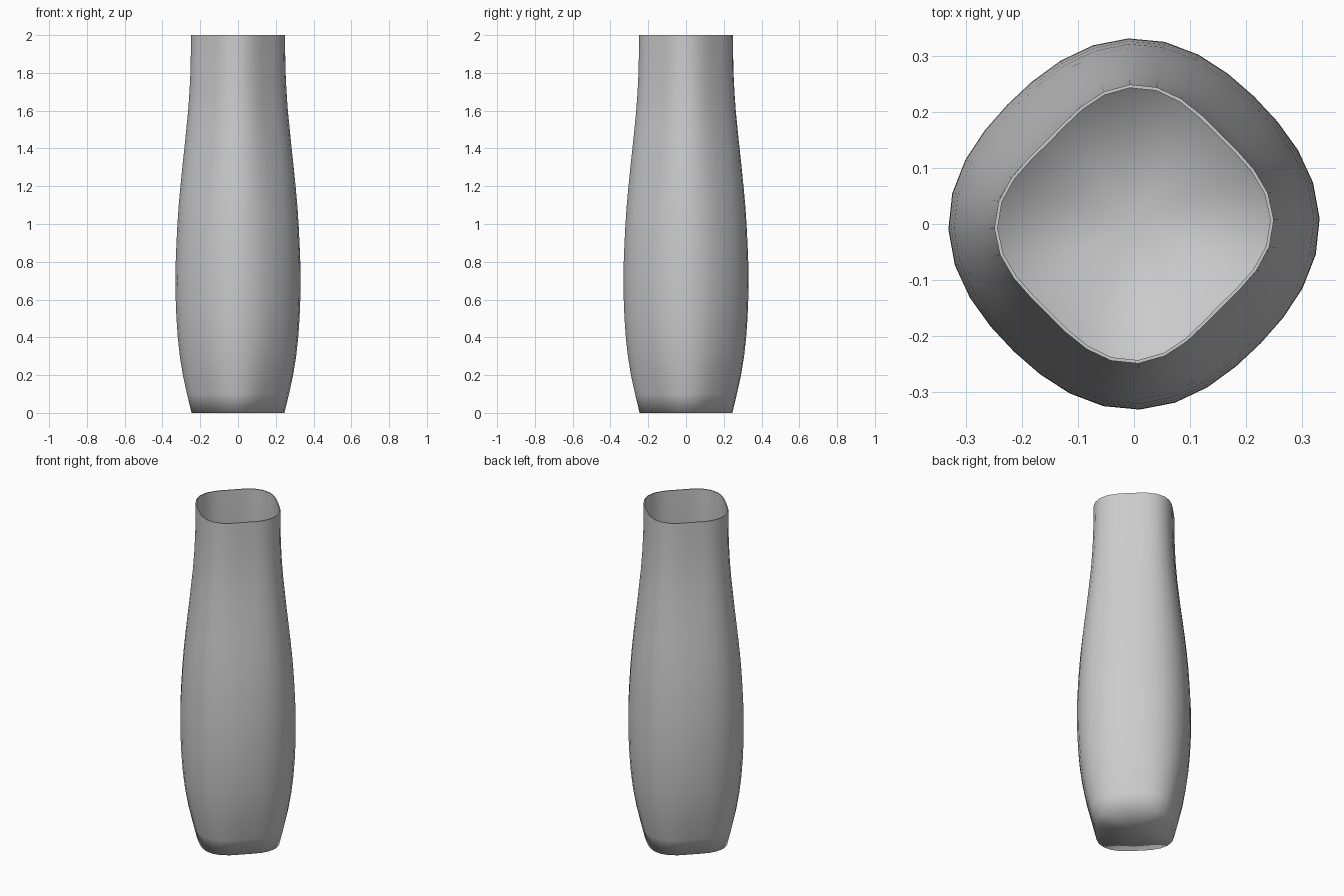
import bpy, bmesh, math

if "Cube" in bpy.data.objects:
    bpy.data.objects.remove(bpy.data.objects["Cube"])

SIDES, WALL = 32, 0.006
# Wall profile: corner radius and height
PROFILE = [(0.246, 0), (0.27, 0.1), (0.292, 0.2), (0.308, 0.3), (0.319, 0.4),
           (0.326, 0.5), (0.33, 0.6), (0.331, 0.7), (0.33, 0.8), (0.326, 0.9),
           (0.321, 1.0), (0.314, 1.1), (0.305, 1.2), (0.295, 1.3), (0.284, 1.4),
           (0.274, 1.5), (0.264, 1.6), (0.257, 1.7), (0.252, 1.8), (0.25, 1.9),
           (0.249, 2.0)]


def ring(bm, radius, z, inset=0):
    """Rounded square with corners on the axes, rounder where it bulges."""
    end = min(1, max(0, (0.331 - radius) / 0.083))
    flat = 0.06 + 0.06 * end
    skew = 0.003 + 0.012 * end
    verts = []
    for i in range(SIDES):
        a = math.tau * i / SIDES + 0.03
        r = radius * (1 - flat * (1 - math.cos(4 * a)) / 2 + skew * math.sin(2 * a)) - inset
        verts.append(bm.verts.new((r * math.cos(a), r * math.sin(a), z)))
    return verts


def cap(bm, verts, z, flip):
    """Close a ring with a fan of triangles."""
    centre = bm.verts.new((0, 0, z))
    for i, v in enumerate(verts):
        w = verts[(i + 1) % SIDES]
        bm.faces.new((w, v, centre) if flip else (v, w, centre))


# Vase shell: up the outside, over the rim, down the inside
bm = bmesh.new()
outer = [ring(bm, r, z) for r, z in PROFILE]
inner = [ring(bm, r, max(z, WALL), WALL) for r, z in reversed(PROFILE)]
rings = outer + inner
for low, high in zip(rings, rings[1:]):
    for i in range(SIDES):
        j = (i + 1) % SIDES
        bm.faces.new((low[i], low[j], high[j], high[i]))
cap(bm, outer[0], 0, True)
cap(bm, inner[-1], WALL, False)

# Smooth shading with a crisp rim
for f in bm.faces:
    f.smooth = True
for rim in (outer[-1], inner[0]):
    for i in range(SIDES):
        bm.edges.get((rim[i], rim[(i + 1) % SIDES])).smooth = False

mesh = bpy.data.meshes.new("vase")
bm.to_mesh(mesh)
bm.free()
vase = bpy.data.objects.new("vase", mesh)
bpy.context.collection.objects.link(vase)

# Plain grey clay
grey = bpy.data.materials.new("plain_grey")
grey.use_nodes = True
colour = (0.6, 0.6, 0.6, 1)
grey.diffuse_color = colour
grey.node_tree.nodes["Principled BSDF"].inputs["Base Color"].default_value = colour
mesh.materials.append(grey)
